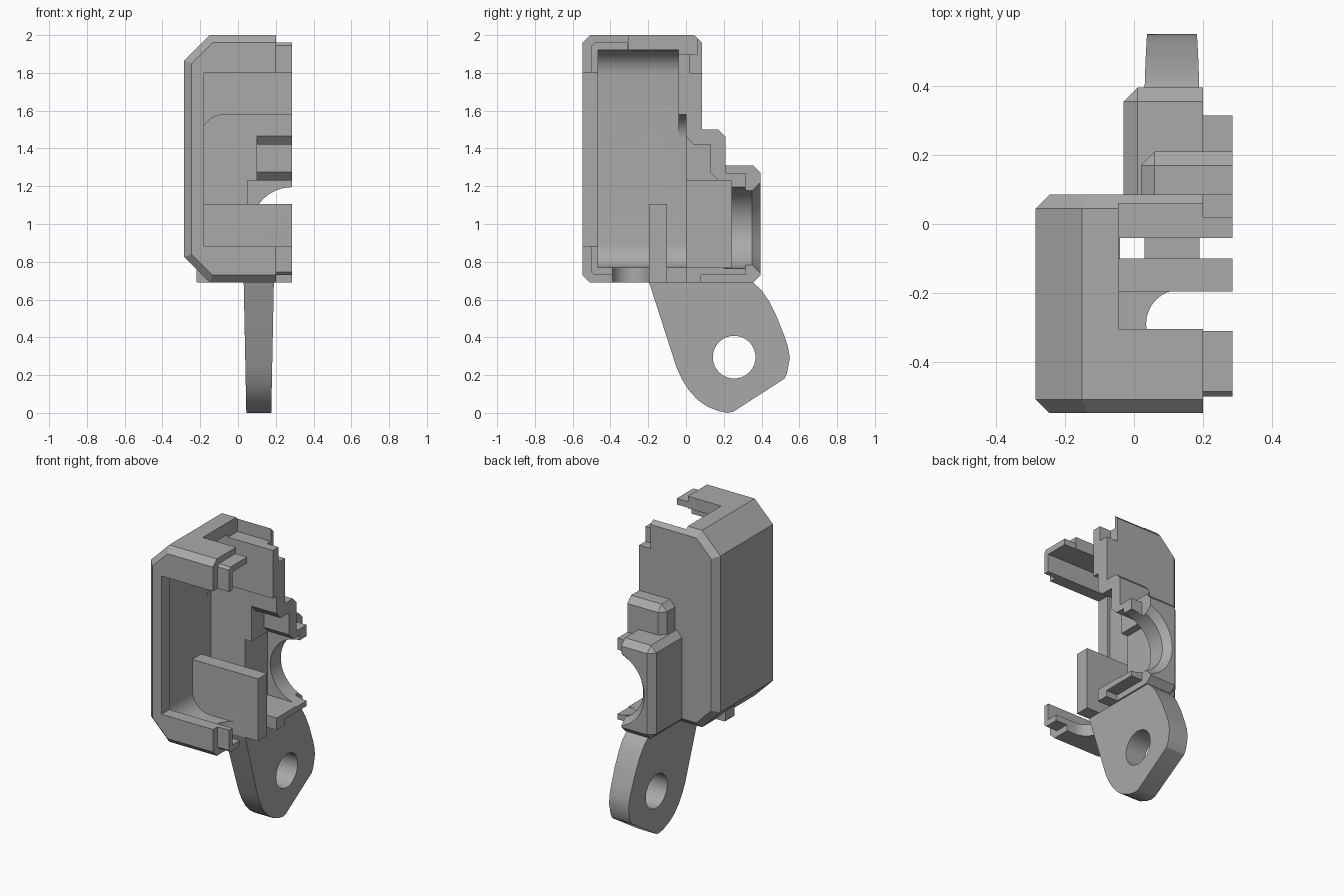
import bpy, bmesh, math

cube = bpy.data.objects.get("Cube")
if cube:
    bpy.data.objects.remove(cube, do_unlink=True)

grey = bpy.data.materials.new("plain_grey")
grey.use_nodes = True
colour = (0.40, 0.40, 0.40, 1)
grey.diffuse_color = colour
grey.node_tree.nodes["Principled BSDF"].inputs["Base Color"].default_value = colour

OPEN = 0.2      # split plane of the shell
EDGE = 0.285    # outer limit of the lips
EPS = 0.4       # cutters run past the open side


def loft(name, rings):
    """Closed solid through rings of equal point count."""
    bm = bmesh.new()
    loops = [[bm.verts.new(p) for p in ring] for ring in rings]
    n = len(loops[0])
    for a, b in zip(loops, loops[1:]):
        for i in range(n):
            j = (i + 1) % n
            bm.faces.new((a[i], a[j], b[j], b[i]))
    bm.faces.new(loops[0][::-1])
    bm.faces.new(loops[-1])
    bmesh.ops.remove_doubles(bm, verts=bm.verts[:], dist=1e-5)
    bmesh.ops.recalc_face_normals(bm, faces=bm.faces[:])
    mesh = bpy.data.meshes.new(name)
    bm.to_mesh(mesh)
    bm.free()
    obj = bpy.data.objects.new(name, mesh)
    bpy.context.collection.objects.link(obj)
    mesh.materials.append(grey)
    return obj


def prism(name, x0, x1, profile):
    """Extrude a (y, z) profile along x."""
    return loft(name, [[(x, y, z) for y, z in profile] for x in (x0, x1)])


def box(name, x, y, z):
    return prism(name, x[0], x[1], [(y[0], z[0]), (y[1], z[0]), (y[1], z[1]), (y[0], z[1])])


def section(y, x0, x1, z0, z1, c):
    """Rectangle with its two -x corners cut by c."""
    return [(x1, y, z0), (x1, y, z1), (x0 + c, y, z1),
            (x0, y, z1 - c), (x0, y, z0 + c), (x0 + c, y, z0)]


def tray(name, x0, x1, y0, y1, z0, z1, r, steps=10):
    """Box along y with rounded top and bottom edges on its -x side."""
    pts = [(x1, z0), (x1, z1)]
    for cz, start in ((z1 - r, 90), (z0 + r, 180)):
        for i in range(steps + 1):
            a = math.radians(start + 90 * i / steps)
            pts.append((x0 + r + r * math.cos(a), cz + r * math.sin(a)))
    return loft(name, [[(x, y, z) for x, z in pts] for y in (y0, y1)])


def boolean(target, tool, operation):
    mod = target.modifiers.new("cut", 'BOOLEAN')
    mod.operation, mod.solver, mod.object = operation, 'EXACT', tool
    bpy.context.view_layer.objects.active = target
    bpy.ops.object.modifier_apply(modifier=mod.name)
    bpy.data.objects.remove(tool, do_unlink=True)


def smooth(obj):
    bpy.ops.object.select_all(action='DESELECT')
    obj.select_set(True)
    bpy.context.view_layer.objects.active = obj
    bpy.ops.object.shade_smooth_by_angle(angle=math.radians(25))


# Main chamfered shell
D = 0.04
main = (-0.285, OPEN, 0.69, 2.0)
main_in = (-0.245, OPEN, 0.69 + D, 2.0 - D)
shell = loft("half_shell", [section(-0.548, *main_in, 0.11), section(-0.508, *main, 0.135),
                            section(0.045, *main, 0.135), section(0.085, *main_in, 0.11)])

# Rear housings and the wall strip beyond the split plane
lower = loft("lower_housing", [section(0.02, -0.03, OPEN, 0.69, 1.31, D),
                               section(0.355, -0.03, OPEN, 0.69, 1.31, D),
                               section(0.395, 0.01, OPEN, 0.73, 1.27, 0)])
upper = loft("upper_housing", [section(0.0, 0.02, EDGE, 1.23, 1.5, D),
                               section(0.17, 0.02, EDGE, 1.23, 1.5, D),
                               section(0.21, 0.06, EDGE, 1.23, 1.46, 0)])
strip = prism("wall_strip", 0.1, EDGE, [(-0.04, 1.9), (0.02, 1.9), (0.02, 1.8), (0.085, 1.8),
                                        (0.085, 1.27), (0, 1.27), (0, 1.58), (-0.04, 1.58)])
lip_up = prism("housing_top_lip", 0.1, EDGE, [(0.17, 1.23), (0.17, 1.27), (0.315, 1.27),
                                              (0.315, 1.17), (0.24, 1.17), (0.24, 1.23)])
lip_low = prism("housing_bottom_lip", 0.1, EDGE,
                [(0, 0.69), (0.08, 0.69), (0.08, 0.73), (0.315, 0.73),
                 (0.315, 0.82), (0.24, 0.82), (0.24, 0.77), (0, 0.77)])
for part in (lower, upper, strip, lip_up, lip_low):
    boolean(shell, part, 'UNION')

# Inner cavities, front window and top notch
cutters = [
    tray("main_cavity", -0.2, EPS, -0.465, -0.04, 0.77, 1.92, 0.13),
    tray("rear_cavity", -0.2, EPS, -0.2, 0.0, 0.77, 1.58, 0.13),
    box("housing_cavity", (0.05, EPS), (-0.05, 0.24), (0.77, 1.23)),
    box("front_window", (-0.18, EPS), (-0.7, -0.45), (0.88, 1.8)),
    box("top_notch", (-0.045, EPS), (-0.305, 0.06), (1.9, 2.1)),
    box("bottom_slot", (-0.04, EPS), (-0.1, 0.0), (0.6, 0.85)),
    prism("housing_recess", 0.1, EPS, [(-0.05, 1.22), (-0.05, 1.465), (0, 1.465), (0.04, 1.42),
                                       (0.13, 1.42), (0.13, 1.275), (0.175, 1.23), (0.175, 1.22)]),
]

# Round-ended slot in the floor
slot = [(EPS, -0.39), (EPS, -0.19)]
for i in range(17):
    a = math.radians(90 + 180 * i / 16)
    slot.append((0.135 + 0.1 * math.cos(a), -0.29 + 0.1 * math.sin(a)))
cutters.append(loft("floor_slot", [[(x, y, z) for x, y in slot] for z in (0.6, 0.85)]))

# Flared round opening in the rear housing
rings = []
for y, r in ((0.2, 0.215), (0.35, 0.215), (0.395, 0.255), (0.45, 0.3)):
    rings.append([(EDGE + r * math.cos(t * math.pi / 24), y, 0.98 + r * math.sin(t * math.pi / 24))
                  for t in range(48)])
cutters.append(loft("round_opening", rings))
for cutter in cutters:
    boolean(shell, cutter, 'DIFFERENCE')

# Front corner lips and the inner divider
lips = [
    prism("front_top_lip", 0.15, EDGE, [(-0.5, 1.8), (-0.5, 1.945), (-0.485, 1.96), (-0.31, 1.96),
                                        (-0.31, 1.92), (-0.465, 1.92), (-0.465, 1.8)]),
    prism("front_bottom_lip", 0.15, EDGE, [(-0.5, 0.88), (-0.5, 0.745), (-0.485, 0.73), (-0.39, 0.73),
                                           (-0.39, 0.77), (-0.465, 0.77), (-0.465, 0.88)]),
    tray("divider", -0.22, EDGE, -0.195, -0.1, 0.69, 1.105, 0.005, 1),
]
lips[2].data.transform(((1, 0, 0, 0), (0, 1, 0, 0), (0, 0, 1, 0), (0, 0, 0, 1)))
for part in lips:
    boolean(shell, part, 'UNION')
smooth(shell)

# Hanging lug, a little thinner towards its tip
outline = [(-0.195, 0.69), (-0.05, 0.24), (-0.02, 0.175), (0.015, 0.12), (0.06, 0.07), (0.11, 0.035),
           (0.17, 0.01), (0.22, 0.0), (0.25, 0.006), (0.52, 0.18), (0.535, 0.21), (0.55, 0.29),
           (0.54, 0.35), (0.52, 0.41), (0.48, 0.51), (0.44, 0.59), (0.4, 0.65), (0.355, 0.69)]
lug = prism("mounting_lug", -1, 1, outline)
for v in lug.data.vertices:
    v.co.x = 0.11 + v.co.x * (0.066 + 0.02 * v.co.z)
hole = prism("lug_hole", -0.2, 0.4, [(0.255 + 0.113 * math.cos(i * math.pi / 20),
                                      0.295 + 0.113 * math.sin(i * math.pi / 20)) for i in range(40)])
boolean(lug, hole, 'DIFFERENCE')
smooth(lug)
